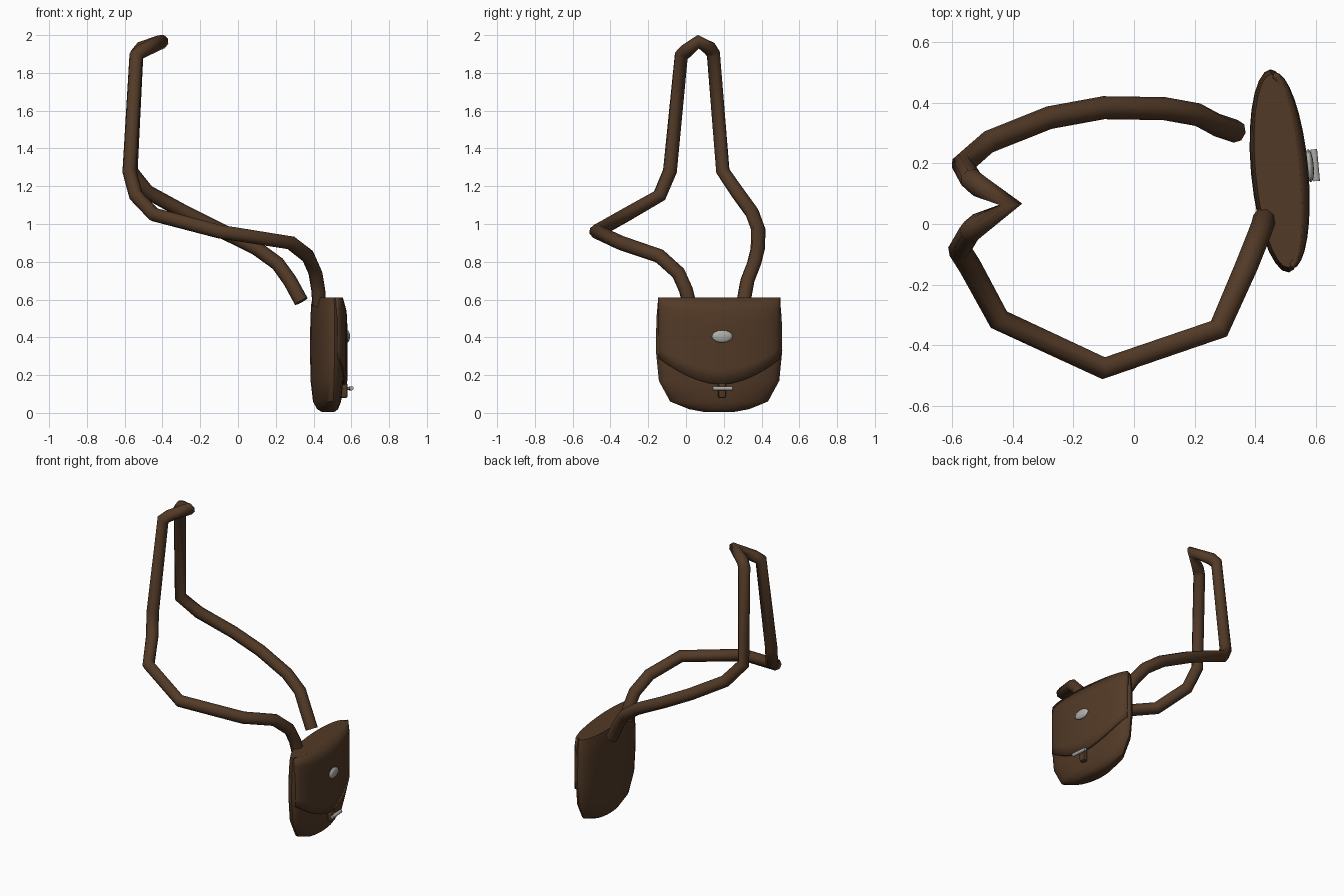
import bpy, bmesh, math
from mathutils import Matrix

if "Cube" in bpy.data.objects:
    bpy.data.objects.remove(bpy.data.objects["Cube"])


def material(name, rgb):
    m = bpy.data.materials.new(name)
    m.diffuse_color = (*rgb, 1)
    m.use_nodes = True
    m.node_tree.nodes["Principled BSDF"].inputs["Base Color"].default_value = m.diffuse_color
    return m


LEATHER = material("brown leather", (0.085, 0.042, 0.020))
METAL = material("silver metal", (0.42, 0.42, 0.40))

# Bag frame: local x is outward, local y runs along the width
BAG = Matrix.Translation((0.48, 0.175, 0)) @ Matrix.Rotation(math.radians(5.2), 4, 'Z')


def finish(bm, name, mat, matrix=BAG, angle=40):
    bmesh.ops.recalc_face_normals(bm, faces=bm.faces)
    me = bpy.data.meshes.new(name)
    bm.to_mesh(me)
    bm.free()
    me.materials.append(mat)
    ob = bpy.data.objects.new(name, me)
    bpy.context.collection.objects.link(ob)
    ob.matrix_world = matrix
    bpy.ops.object.select_all(action='DESELECT')
    ob.select_set(True)
    bpy.context.view_layer.objects.active = ob
    bpy.ops.object.shade_smooth_by_angle(angle=math.radians(angle))
    return ob


# Bag body: height, half width, back depth, front depth
RINGS = [(0.005, 0.08, 0.035, 0.03), (0.02, 0.16, 0.06, 0.048), (0.06, 0.26, 0.08, 0.062),
         (0.17, 0.32, 0.092, 0.072), (0.33, 0.336, 0.095, 0.075), (0.50, 0.333, 0.093, 0.073),
         (0.58, 0.326, 0.088, 0.068), (0.61, 0.32, 0.080, 0.062)]
N = 28
bm = bmesh.new()
loops = []
for z, w, back, front in RINGS:
    loop = []
    for i in range(N):
        a = 2 * math.pi * i / N
        c = math.cos(a)
        loop.append(bm.verts.new((c * (front if c > 0 else back), w * math.sin(a), z)))
    loops.append(loop)
for a, b in zip(loops, loops[1:]):
    for i in range(N):
        j = (i + 1) % N
        bm.faces.new((a[i], a[j], b[j], b[i]))
bm.faces.new(loops[0])
bm.faces.new(loops[-1])
finish(bm, "bag_body", LEATHER)

# Front flap: curved sheet with a rounded lower edge
bm = bmesh.new()
COLS, ROWS, HALF = 16, 6, 0.325
grid = []
for i in range(COLS + 1):
    s = math.sin(math.pi * (i / COLS - 0.5))
    low = 0.15 + 0.14 * abs(s) ** 1.8
    col = []
    for k in range(ROWS + 1):
        f = k / ROWS
        z = low + (0.612 - low) * f
        depth = 0.094 if k < ROWS - 1 else (0.09 if k < ROWS else 0.068)
        x = 0.012 + (depth - 0.012) * math.sqrt(max(0, 1 - s * s))
        col.append(bm.verts.new((x, HALF * s, z)))
    grid.append(col)
for a, b in zip(grid, grid[1:]):
    for k in range(ROWS):
        bm.faces.new((a[k], b[k], b[k + 1], a[k + 1]))
flap = finish(bm, "front_flap", LEATHER)
sol = flap.modifiers.new("thickness", 'SOLIDIFY')
sol.thickness = 0.02
sol.offset = -1

# Domed oval stud on the flap
bm = bmesh.new()
bmesh.ops.create_uvsphere(bm, u_segments=16, v_segments=8, radius=1)
bmesh.ops.scale(bm, vec=(0.014, 0.055, 0.033), verts=bm.verts)
bmesh.ops.translate(bm, vec=(0.099, 0.008, 0.405), verts=bm.verts)
finish(bm, "oval_stud", METAL)

# Leather tab hanging below the flap
bm = bmesh.new()
bmesh.ops.create_cube(bm, size=1)
bmesh.ops.scale(bm, vec=(0.035, 0.042, 0.08), verts=bm.verts)
bmesh.ops.translate(bm, vec=(0.083, 0.008, 0.118), verts=bm.verts)
bmesh.ops.bevel(bm, geom=list(bm.edges), offset=0.01, segments=2, affect='EDGES', profile=0.5)
finish(bm, "closing_tab", LEATHER)

# Toggle bar and its pin
for name, r, length, axis, pos in (("toggle_bar", 0.011, 0.105, 'X', (0.118, 0.008, 0.13)),
                                   ("toggle_pin", 0.008, 0.04, 'Y', (0.102, 0.008, 0.13))):
    bm = bmesh.new()
    bmesh.ops.create_cone(bm, cap_ends=True, segments=12, radius1=r, radius2=r, depth=length)
    bmesh.ops.rotate(bm, cent=(0, 0, 0), matrix=Matrix.Rotation(math.pi / 2, 3, axis), verts=bm.verts)
    bmesh.ops.translate(bm, vec=pos, verts=bm.verts)
    finish(bm, name, METAL)

# Shoulder strap: one round tube along an angular path
PATH = [(0.43, 0.02, 0.57), (0.425, 0.0, 0.65), (0.41, -0.04, 0.74), (0.37, -0.14, 0.83),
        (0.28, -0.345, 0.90), (-0.10, -0.475, 0.96), (-0.445, -0.315, 1.05),
        (-0.54, -0.14, 1.15), (-0.575, -0.085, 1.28), (-0.54, -0.025, 1.89),
        (-0.51, 0.0, 1.915), (-0.405, 0.065, 1.965), (-0.51, 0.125, 1.93), (-0.535, 0.145, 1.90),
        (-0.565, 0.195, 1.28), (-0.48, 0.27, 1.17), (-0.28, 0.35, 1.06),
        (-0.10, 0.383, 0.97), (0.10, 0.38, 0.87), (0.21, 0.36, 0.79),
        (0.275, 0.325, 0.70), (0.335, 0.305, 0.59)]
cu = bpy.data.curves.new("shoulder_strap", 'CURVE')
cu.dimensions = '3D'
cu.bevel_depth = 0.038
cu.bevel_resolution = 2
cu.use_fill_caps = True
sp = cu.splines.new('POLY')
sp.points.add(len(PATH) - 1)
for p, co in zip(sp.points, PATH):
    p.co = (*co, 1)
sp.use_smooth = True
cu.materials.append(LEATHER)
strap = bpy.data.objects.new("shoulder_strap", cu)
bpy.context.collection.objects.link(strap)
